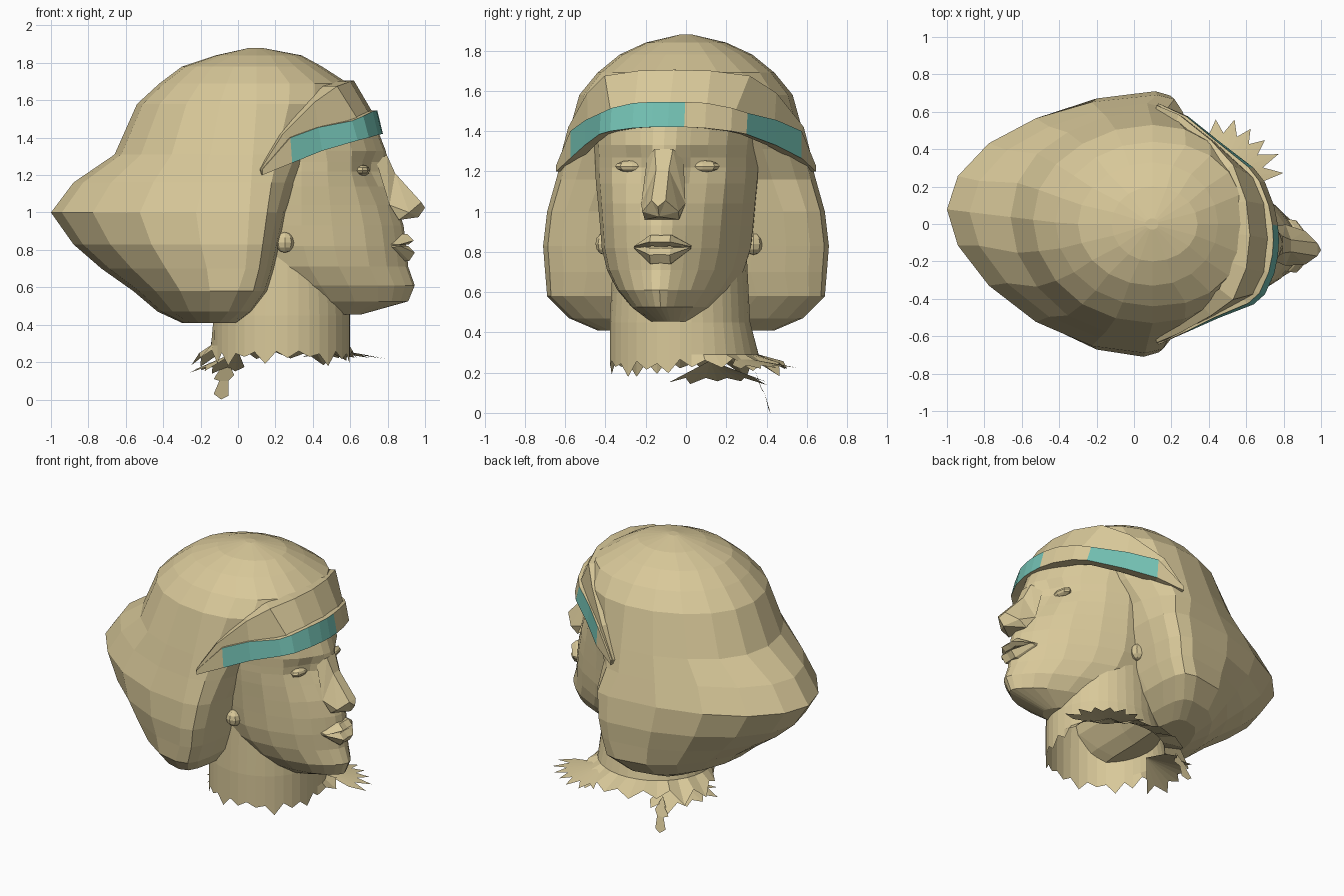
import bpy, bmesh, math, random
from mathutils import Vector
random.seed(4)


def material(name, rgb):
    m = bpy.data.materials.new(name)
    m.diffuse_color = (*rgb, 1)
    return m


SAND = material("sand", (0.69, 0.58, 0.32))
TEAL = material("teal", (0.17, 0.53, 0.45))


def make(name, verts, faces, mats=(SAND,), rule=None):
    me = bpy.data.meshes.new(name)
    me.from_pydata([tuple(v) for v in verts], [], faces)
    for m in mats:
        me.materials.append(m)
    bm = bmesh.new()
    bm.from_mesh(me)
    bmesh.ops.recalc_face_normals(bm, faces=bm.faces)
    if rule:
        for f in bm.faces:
            f.normal_update()
            f.material_index = rule(f.calc_center_median(), f.normal)
    bm.to_mesh(me)
    bm.free()
    ob = bpy.data.objects.new(name, me)
    bpy.context.collection.objects.link(ob)
    return ob


def loft(name, rings, caps=(True, True), **kw):
    n = len(rings[0])
    verts = [p for r in rings for p in r]
    faces = [(i * n + j, i * n + (j + 1) % n, (i + 1) * n + (j + 1) % n, (i + 1) * n + j)
             for i in range(len(rings) - 1) for j in range(n)]
    if caps[0]:
        faces.append(tuple(range(n))[::-1])
    if caps[1]:
        faces.append(tuple(range(len(verts) - n, len(verts))))
    return make(name, verts, faces, **kw)


def turn(p):
    # the face looks slightly towards -y
    return (p[0], p[1] - 0.139 * p[0], p[2])


def spow(v, e):
    return math.copysign(abs(v) ** e, v)


# Hair: stacked rings (z, back x, front x, half width, x of widest point, front squareness)
hair_rows = [(0.41, -0.30, 0.00, 0.44, -0.1, 3), (0.47, -0.43, 0.08, 0.58, -0.05, 3),
             (0.58, -0.56, 0.16, 0.69, 0, 3.5), (0.70, -0.73, 0.20, 0.70, 0.04, 3),
             (0.83, -0.88, 0.23, 0.71, 0.05, 3), (1.00, -1.00, 0.27, 0.69, 0.06, 3),
             (1.16, -0.88, 0.34, 0.645, 0.07, 2.6), (1.31, -0.66, 0.44, 0.605, 0.08, 2.3),
             (1.58, -0.54, 0.60, 0.53, 0.1, 2.2), (1.69, -0.42, 0.59, 0.44, 0.1, 2.3),
             (1.78, -0.30, 0.45, 0.33, 0.1, 2), (1.84, -0.12, 0.34, 0.20, 0.1, 2),
             (1.88, 0.06, 0.13, 0.03, 0.1, 2)]
rings = []
for z, xb, xf, w, xm, sq in hair_rows:
    ring = []
    for k in range(20):
        a = math.tau * k / 20
        c, s = math.cos(a), math.sin(a)
        e = 2 / sq if c > 0 else (1.12 if z < 1.2 else 1)
        reach = xf - xm if c > 0 else xm - xb
        x = xm + spow(c, e) * reach
        y = spow(s, e) * w + 0.12 * max(0, -x - 0.35)
        if c > -0.1 and z < 1.1:
            x += 0.09 * max(0, y)          # the far lobe sits further forward
        ring.append((x, y, z))
    rings.append(ring)
loft("hair", rings)

# Face: rows (z, front x, half width, side x, back x)
face_rows = [(0.455, 0.66, 0.10, 0.55, 0.45), (0.525, 0.91, 0.20, 0.50, 0.32),
             (0.61, 0.945, 0.28, 0.44, 0.25), (0.71, 0.91, 0.34, 0.38, 0.20),
             (0.82, 0.90, 0.37, 0.35, 0.15), (0.93, 0.885, 0.38, 0.34, 0.08),
             (1.04, 0.85, 0.39, 0.34, 0.05), (1.14, 0.82, 0.40, 0.34, 0.05),
             (1.22, 0.80, 0.405, 0.34, 0.05), (1.27, 0.80, 0.405, 0.34, 0.05),
             (1.33, 0.79, 0.41, 0.33, 0.05), (1.42, 0.755, 0.42, 0.32, 0.05),
             (1.55, 0.70, 0.42, 0.30, 0.05)]
cols = [(0, 0), (0.14, 0.025), (0.3, 0.10), (0.5, 0.215), (0.7, 0.39), (0.9, 0.70), (1, 1)]
socket = {1.14: 0.5, 1.22: 1, 1.27: 0.9, 1.33: 0.1}
rings = []
for z, xf, w, xs, xb in face_rows:
    half = []
    for i, (u, t) in enumerate(cols):
        x = xf - t * (xf - xs) - socket.get(z, 0) * (0, 0.01, 0.045, 0.04, 0.015, 0, 0)[i]
        half.append((x, u * w, z))
    half.append((xb, 0.93 * w, z))
    mirror = [(x, -y, zz) for x, y, zz in half[:0:-1]]
    rings.append([turn(p) for p in mirror + half])
loft("face", rings)

# Nose: bridge, tip and nostril wings
nose = [(0.795, -.045, 1.31), (0.795, .045, 1.31), (0.84, -.032, 1.21), (0.84, .032, 1.21),
        (0.98, -.035, 1.055), (0.98, .035, 1.055), (1.0, 0, 1.025), (0.965, 0, 0.975),
        (0.915, -.09, 1.0), (0.915, .09, 1.0), (0.81, -.11, 1.04), (0.81, .11, 1.04),
        (0.86, -.085, 0.96), (0.86, .085, 0.96), (0.74, -.09, 1.27), (0.74, .09, 1.27)]
make("nose", [turn(p) for p in nose],
     [(0, 1, 3, 2), (2, 3, 5, 4), (4, 5, 6), (4, 6, 7), (6, 5, 7), (4, 7, 8), (5, 9, 7),
      (2, 4, 8), (3, 9, 5), (2, 8, 10), (3, 11, 9), (0, 2, 10), (1, 11, 3), (0, 10, 14),
      (1, 15, 11), (8, 7, 12), (9, 13, 7), (7, 13, 12), (8, 12, 10), (9, 11, 13)])


# Lips: tapered bars with a ridge, back against the face
def lip(name, z0, zm, z1, x):
    rr = []
    for y, s in ((-.14, .1), (-.05, 1), (0, .95), (.05, 1), (.14, .1)):
        b, back, zc = 0.80 - 0.03 * (1 - s), 0.085 * (1 - s), 0.825
        pts = [(b, z0), (x - .03, z0), (x, zm), (x - .035, z1), (b, z1)]
        rr.append([turn((max(b, px - back), y, zc + (z - zc) * s)) for px, z in pts])
    loft(name, rr)


lip("upper_lip", 0.828, 0.85, 0.885, 0.94)
lip("lower_lip", 0.74, 0.785, 0.82, 0.945)


def ball(name, loc, scale, seg=8, rng=6):
    bm = bmesh.new()
    bmesh.ops.create_uvsphere(bm, u_segments=seg, v_segments=rng, radius=1)
    for v in bm.verts:
        v.co = Vector([v.co[i] * scale[i] + loc[i] for i in range(3)])
    me = bpy.data.meshes.new(name)
    bm.to_mesh(me)
    bm.free()
    me.materials.append(SAND)
    bpy.context.collection.objects.link(bpy.data.objects.new(name, me))


# Eyes and ear studs on both sides
for side, s in (("left", 1), ("right", -1)):
    ball(side + "_eye", turn((0.665, s * 0.175, 1.225)), (0.04, 0.085, 0.03))
    ball(side + "_ear_stud", turn((0.25, s * 0.37, 0.84)), (0.05, 0.045, 0.055))


# Head bands: half path of (x, y, low z, high x, high y, high z), mirrored and skewed
def ribbon(name, half, inner, **kw):
    path = [(a, -b, c, d, -e, f) for a, b, c, d, e, f in half[:0:-1]] + half
    rr = []
    for a, b, c, d, e, f in path:
        b -= 0.19 * max(0, a - 0.3)
        e -= 0.19 * max(0, d - 0.3)
        rr.append([(a, b, c), (d, e, f), (d * inner, e * inner, f), (a * inner, b * inner, c)])
    return loft(name, rr, **kw)


ribbon("brow_band", [(.775, 0, 1.42, .745, 0, 1.545), (.77, .08, 1.42, .74, .08, 1.545),
                     (.75, .18, 1.415, .72, .18, 1.54), (.70, .30, 1.40, .67, .30, 1.515),
                     (.64, .365, 1.385, .61, .365, 1.49), (.45, .475, 1.33, .43, .475, 1.455),
                     (.29, .575, 1.265, .28, .575, 1.40), (.13, .645, 1.2, .13, .645, 1.23)],
       0.90, mats=(SAND, TEAL),
       rule=lambda c, n: int(c.x > 0.22 and (c.y < -0.01 or c.y > 0.31)
                             and abs(c.y) < 0.58 and abs(n.z) < 0.6))
ribbon("hair_roll", [(.72, 0, 1.535, .62, 0, 1.705), (.70, .18, 1.53, .60, .18, 1.70),
                     (.64, .31, 1.50, .53, .36, 1.675), (.43, .465, 1.44, .41, .47, 1.59),
                     (.27, .565, 1.38, .24, .585, 1.42), (.13, .64, 1.2, .12, .635, 1.23)], 0.86)

# Neck: open tube with a torn lower edge, flaring out on the far side
N = 38
specs = [(0.80, 0.95, 0), (0.45, 1.0, 0), (0.29, 1.0, 0.25), (0.25, 1.0, 1)]
rings = []
for i, (z, r, flare) in enumerate(specs):
    ring = []
    for k in range(N):
        a = math.tau * k / N
        out = max(0, math.sin(a - 0.2)) ** 0.7 * 0.17 * flare
        dz = 0
        if i == 3:
            spike = random.uniform(0.2, 1) if k % 2 else random.uniform(-0.3, 0.1)
            dz = -0.08 * spike
            out += 0.05 * spike * (out > 0.02)
        ring.append((0.235 + (0.365 * r + out) * math.cos(a),
                     -0.03 + (0.35 * r + out) * math.sin(a), z + dz))
    rings.append(ring)
loft("neck", rings, caps=(False, False))


# Torn scraps around the neck: thin fans of spikes
def scrap(name, centre, rx, ry, a0, a1, n, tilt):
    verts = [centre]
    for k in range(n):
        a = math.radians(a0 + (a1 - a0) * k / (n - 1))
        r = random.uniform(0.85, 1.05) if k % 2 else 0.72
        verts.append((centre[0] + rx * r * math.cos(a), centre[1] + ry * r * math.sin(a),
                      centre[2] + tilt * r))
    make(name, verts, [(0, k, k + 1) for k in range(1, n)])


scrap("shoulder_scrap", (0.45, 0.25, 0.28), 0.34, 0.33, -5, 110, 14, -0.06)
scrap("back_scrap", (0.0, 0.12, 0.26), 0.28, 0.32, 80, 225, 12, -0.12)
make("hanging_tag", [(-.06, .34, .22), (-.13, .38, .11), (-.10, .39, .10), (-.13, .41, .03),
                     (-.09, .42, 0), (-.05, .41, .02), (-.05, .39, .10), (-.02, .37, .13)],
     [(0, 1, 2, 6, 7), (2, 3, 4, 5, 6)])
